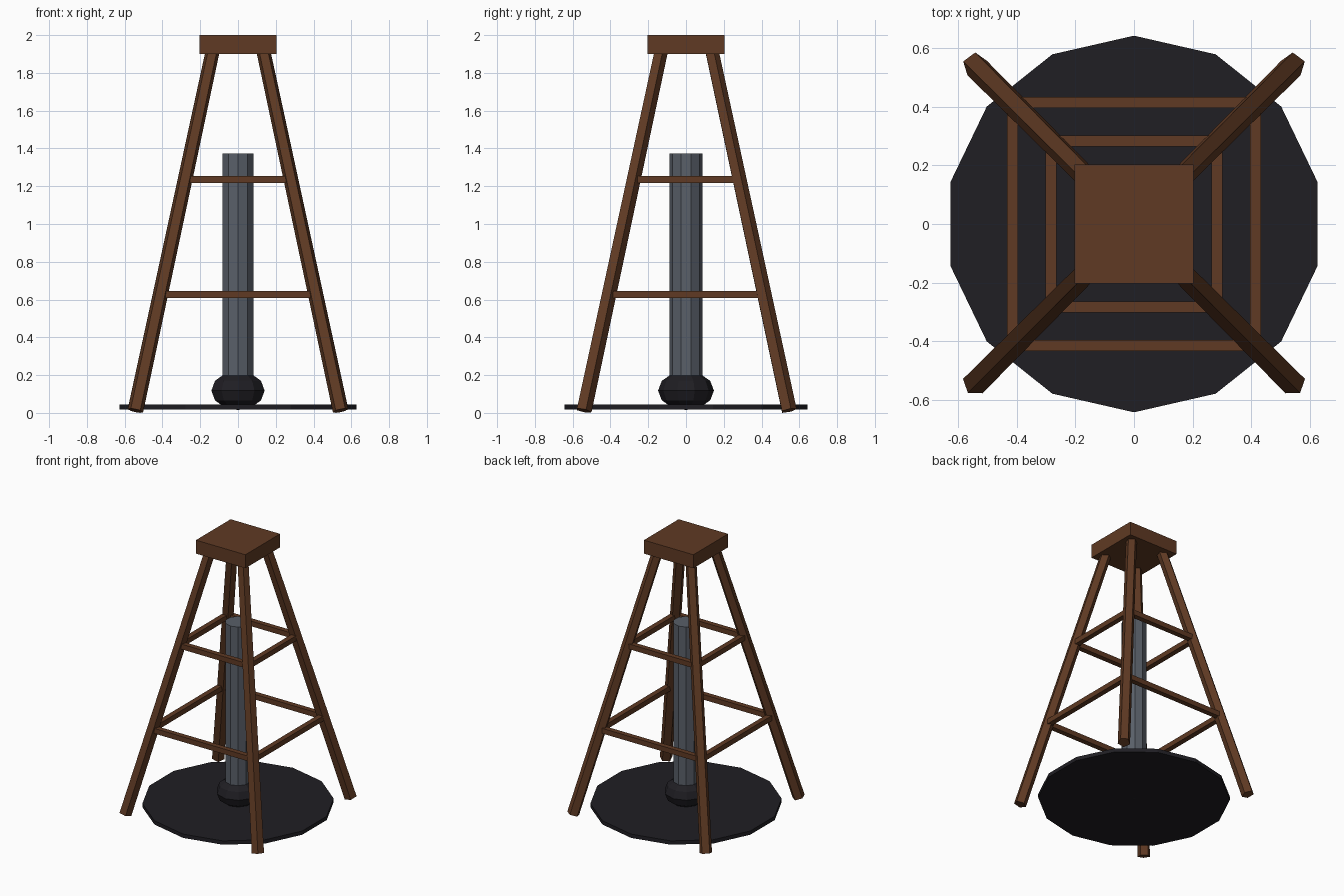
import bpy
from mathutils import Vector

if "Cube" in bpy.data.objects:
    bpy.data.objects.remove(bpy.data.objects["Cube"])


def material(name, rgb):
    m = bpy.data.materials.new(name)
    m.diffuse_color = (*rgb, 1)
    m.use_nodes = True
    m.node_tree.nodes["Principled BSDF"].inputs["Base Color"].default_value = m.diffuse_color
    return m


wood = material("wood", (0.115, 0.042, 0.017))
dark = material("dark", (0.014, 0.013, 0.017))
steel = material("steel", (0.10, 0.115, 0.14))


def finish(name, mat):
    ob = bpy.context.object
    ob.name = name
    ob.data.materials.append(mat)
    return ob


def box(name, loc, size, mat):
    bpy.ops.mesh.primitive_cube_add(size=1, location=loc)
    ob = finish(name, mat)
    ob.scale = size
    return ob


def rod(name, a, b, r1, r2, sides, mat):
    """Low-poly tapered rod from point a to point b."""
    a, b = Vector(a), Vector(b)
    d = b - a
    bpy.ops.mesh.primitive_cone_add(vertices=sides, radius1=r1, radius2=r2,
                                    depth=d.length, location=(a + b) / 2)
    ob = finish(name, mat)
    ob.rotation_euler = Vector((0, 0, 1)).rotation_difference(d).to_euler()
    return ob


# Top block
box("top_block", (0, 0, 1.95), (0.405, 0.405, 0.1), wood)

# Four splayed five-sided legs
for fy, side_y in ((-1, "front"), (1, "back")):
    for fx, side_x in ((-1, "left"), (1, "right")):
        rod(f"{side_y}_{side_x}_leg",
            (fx * 0.543, fy * 0.543, 0.0125),
            (fx * 0.129, fy * 0.129, 1.94), 0.0435, 0.0385, 5, wood)

# Two tiers of cross rails
for tier, z, d in (("lower", 0.627, 0.415), ("upper", 1.236, 0.284)):
    for s in (-1, 1):
        box(f"{tier}_rail_x", (0, s * d, z), (2 * d, 0.038, 0.038), wood)
        box(f"{tier}_rail_y", (s * d, 0, z), (0.038, 2 * d, 0.038), wood)

# Base disc
rod("base_disc", (0, 0, 0.017), (0, 0, 0.045), 0.643, 0.643, 14, dark)

# Central column
rod("column", (0, 0, 0.12), (0, 0, 1.373), 0.087, 0.087, 10, steel)

# Squashed ball at the foot of the column
bpy.ops.mesh.primitive_uv_sphere_add(segments=10, ring_count=6, radius=1,
                                     location=(0, 0, 0.118))
finish("column_foot", dark).scale = (0.148, 0.148, 0.103)
